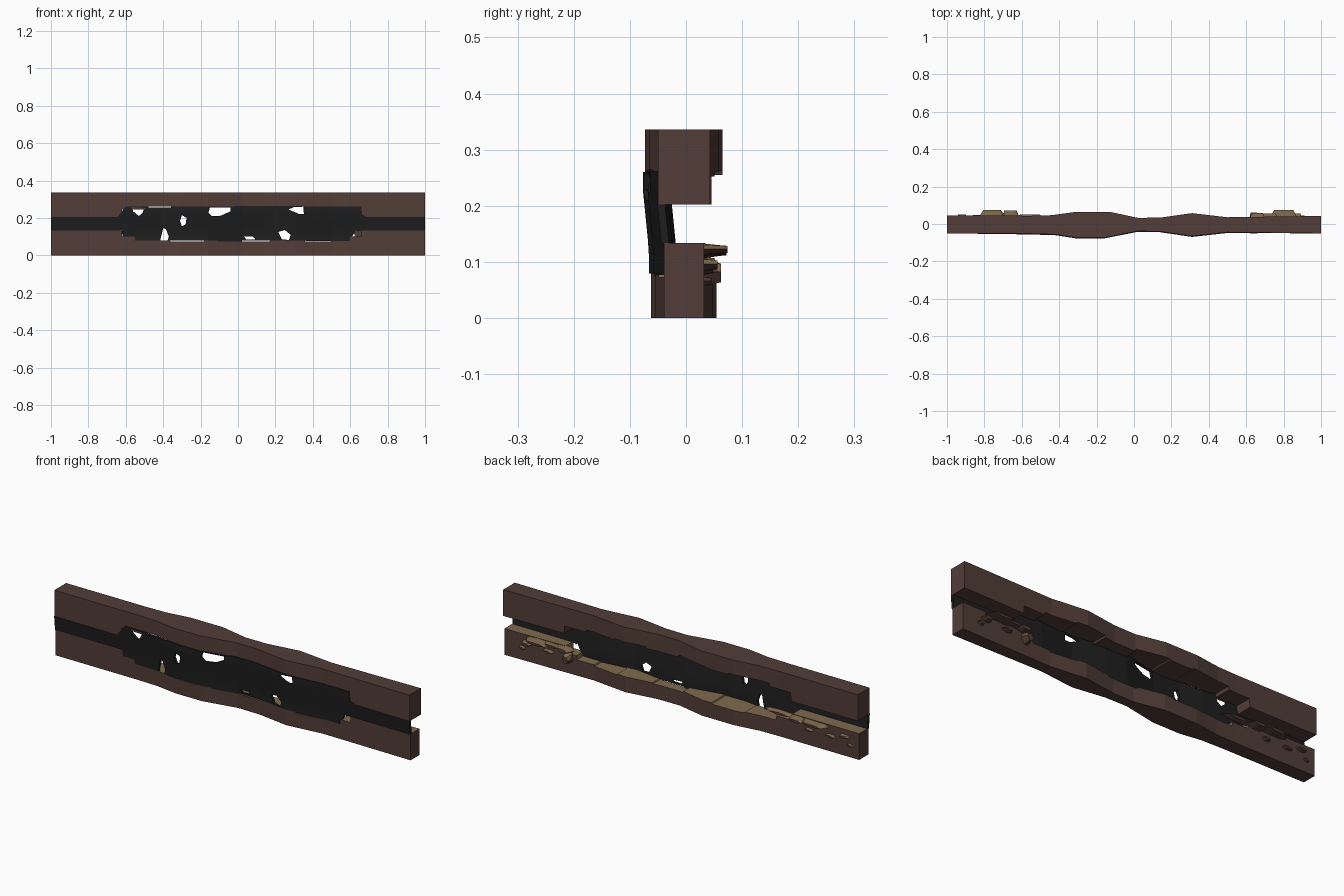
import bpy, bmesh, random
from mathutils import Vector

if "Cube" in bpy.data.objects:
    bpy.data.objects.remove(bpy.data.objects["Cube"])

random.seed(4)


def material(name, rgb):
    m = bpy.data.materials.new(name)
    m.diffuse_color = (*rgb, 1)
    m.use_nodes = True
    m.node_tree.nodes["Principled BSDF"].inputs["Base Color"].default_value = m.diffuse_color
    return m


BARK = material("dark brown wood", (0.085, 0.048, 0.039))
TAN = material("bare tan wood", (0.22, 0.145, 0.075))
BLACK = material("black lining", (0.013, 0.013, 0.013))


def sample(table, x):
    """Linear lookup in a short list of (x, value) points."""
    for (xa, va), (xb, vb) in zip(table, table[1:]):
        if x <= xb:
            return va + (vb - va) * (x - xa) / (xb - xa)
    return table[-1][1]


def finish(name, bm, mats, rule=None):
    bmesh.ops.recalc_face_normals(bm, faces=bm.faces)
    bm.normal_update()
    if rule:
        for f in bm.faces:
            f.material_index = 1 if rule(f) else 0
    me = bpy.data.meshes.new(name)
    bm.to_mesh(me)
    bm.free()
    for m in mats:
        me.materials.append(m)
    ob = bpy.data.objects.new(name, me)
    bpy.context.collection.objects.link(ob)
    return ob


def loft(name, rings, mats, rule=None):
    """Skin a row of closed cross-sections and cap both ends."""
    bm = bmesh.new()
    vs = [[bm.verts.new(p) for p in r] for r in rings]
    n = len(vs[0])
    for a, b in zip(vs, vs[1:]):
        for i in range(n):
            j = (i + 1) % n
            bm.faces.new((a[i], a[j], b[j], b[i]))
    bm.faces.new(vs[0])
    bm.faces.new(vs[-1])
    return finish(name, bm, mats, rule)


def stations(*tables, extra=()):
    return sorted({x for t in tables for x, _ in t} | set(extra))


# wavy front and back outlines of the upper beam, seen from above
FRONT = [(-1, -.05), (-.55, -.052), (-.42, -.056), (-.31, -.073), (-.16, -.073),
         (.02, -.038), (.14, -.04), (.31, -.065), (.5, -.044), (1, -.05)]
BACK = [(-1, .045), (-.55, .044), (-.44, .047), (-.31, .065), (-.13, .065),
        (.02, .033), (.14, .034), (.31, .058), (.5, .036), (1, .043)]


def steps(levels, end):
    """Stepped edge: (x start, z) levels, closed at the right by x end."""
    t = []
    for (x, z), (xn, _) in zip(levels, levels[1:] + [(end, 0)]):
        t += [(x, z), (xn - .003, z)]
    return t


UPPER_EDGE = steps([(-1, .202), (-.62, .245), (-.5, .262), (-.28, .255), (-.15, .262),
                    (.02, .25), (.2, .26), (.37, .252), (.54, .24), (.66, .202)], 1.003)
LOWER_EDGE = steps([(-1, .134), (-.62, .1), (-.53, .078), (-.36, .074), (-.18, .08),
                    (0, .073), (.17, .078), (.36, .073), (.5, .08), (.6, .1),
                    (.66, .134)], 1.003)

# upper beam
loft("upper_beam", [[(x, sample(FRONT, x), sample(UPPER_EDGE, x)), (x, sample(FRONT, x), .336),
                     (x, sample(BACK, x), .336), (x, sample(BACK, x), sample(UPPER_EDGE, x))]
                    for x in stations(FRONT, BACK, UPPER_EDGE)], [BARK])


def low_front(x):
    return sample(FRONT, x) + .011


def low_back(x):
    return sample(BACK, x) - .011


def bare(f):
    c = f.calc_center_median()
    return f.normal.z > .3 or (abs(f.normal.x) > .7 and abs(c.x) < .98)


# lower beam with bare broken top
loft("lower_beam", [[(x, low_front(x), 0), (x, low_front(x), sample(LOWER_EDGE, x)),
                     (x, low_back(x), sample(LOWER_EDGE, x)), (x, low_back(x), 0)]
                    for x in stations(FRONT, BACK, LOWER_EDGE)], [BARK, TAN], bare)

# torn black lining across the gap
TOP = [(-1, .204), (-.645, .204), (-.6, .262), (-.48, .262), (-.477, .255), (-.36, .255),
       (-.357, .26), (-.02, .26), (-.017, .265), (.36, .265), (.363, .262), (.66, .262),
       (.663, .218), (.69, .205), (1, .204)]
BOTTOM = [(-1, .132), (-.62, .132), (-.617, .1), (-.553, .1), (-.55, .079), (-.11, .079),
          (-.107, .074), (.02, .074), (.023, .08), (.36, .08), (.363, .077), (.597, .077),
          (.6, .1), (.637, .1), (.64, .132), (1, .132)]


def lining_ring(x):
    lo, hi, rows = sample(BOTTOM, x), sample(TOP, x), 6
    zs = [lo + (hi - lo) * i / rows for i in range(rows + 1)]

    def y(z):
        t = min(1, max(0, (z - .12) / .11))
        return low_front(x) * (1 - t) + sample(FRONT, x) * t - .004
    return [(x, y(z), z) for z in zs] + [(x, y(z) + .014, z) for z in reversed(zs)]


lining = loft("torn_lining", [lining_ring(x) for x in stations(TOP, BOTTOM, FRONT)], [BLACK])

# ragged holes, each a small front-view polygon
HOLES = [
    [(-.57, .258), (-.50, .254), (-.51, .228), (-.53, .21), (-.56, .235)],
    [(-.31, .185), (-.30, .215), (-.275, .2), (-.28, .165), (-.3, .155)],
    [(-.15, .257), (-.04, .256), (-.04, .236), (-.09, .212), (-.14, .209), (-.158, .228)],
    [(.27, .245), (.30, .258), (.35, .26), (.352, .22), (.325, .222)],
    [(-.415, .085), (-.40, .145), (-.385, .14), (-.37, .1), (-.38, .07), (-.41, .07)],
    [(.215, .125), (.25, .135), (.282, .11), (.272, .082), (.235, .086)],
    [(.605, .09), (.63, .136), (.655, .11), (.62, .09)],
    [(.03, .102), (.08, .1), (.092, .086), (.045, .084)],
]
for i, poly in enumerate(HOLES):
    cutter = loft("hole_cutter", [[(x, y, z) for x, z in poly] for y in (-.2, .1)], [BLACK])
    cutter.hide_render = True
    mod = lining.modifiers.new("hole", "BOOLEAN")
    mod.operation, mod.solver, mod.object = "DIFFERENCE", "EXACT", cutter
    bpy.context.view_layer.objects.active = lining
    bpy.ops.object.modifier_apply(modifier=mod.name)
    bpy.data.objects.remove(cutter)


# splinters and broken ledges on the back of the lower beam
def splinter(name, x, z, length, height, y_out):
    bm = bmesh.new()
    y0 = low_back(x) - .008
    for sx, sz in ((-1, -.2), (-.6, .8), (.1, 1), (.8, .9), (1, .1), (.3, -.9), (-.5, -1)):
        for y, k in ((y0, 1), (y_out, .62)):
            r = k * random.uniform(.85, 1.1)
            bm.verts.new(Vector((x + sx * r * length / 2, y, z + sz * r * height / 2)))
    out = bmesh.ops.convex_hull(bm, input=bm.verts)
    bmesh.ops.delete(bm, geom=list({v for v in out["geom_interior"] if isinstance(v, bmesh.types.BMVert)}),
                     context="VERTS")
    finish(name, bm, [BARK, TAN], lambda f: f.normal.z > .3)


for i, s in enumerate([(-.76, .122, .17, .022, .074), (-.66, .12, .10, .026, .072),
                       (-.56, .122, .18, .02, .05), (.80, .122, .17, .022, .074),
                       (.66, .12, .10, .03, .06), (.72, .124, .12, .018, .055)]):
    splinter(f"broken_ledge_{i}", *s)
for i, s in enumerate([(-.92, .1, .06, .022, .052), (-.84, .08, .07, .02, .048),
                       (-.95, .06, .035, .02, .044), (-.72, .08, .05, .02, .05),
                       (.87, .095, .06, .025, .056), (.75, .085, .06, .018, .048),
                       (.90, .065, .04, .02, .045), (.64, .08, .05, .06, .062)]):
    splinter(f"splinter_{i}", *s)
